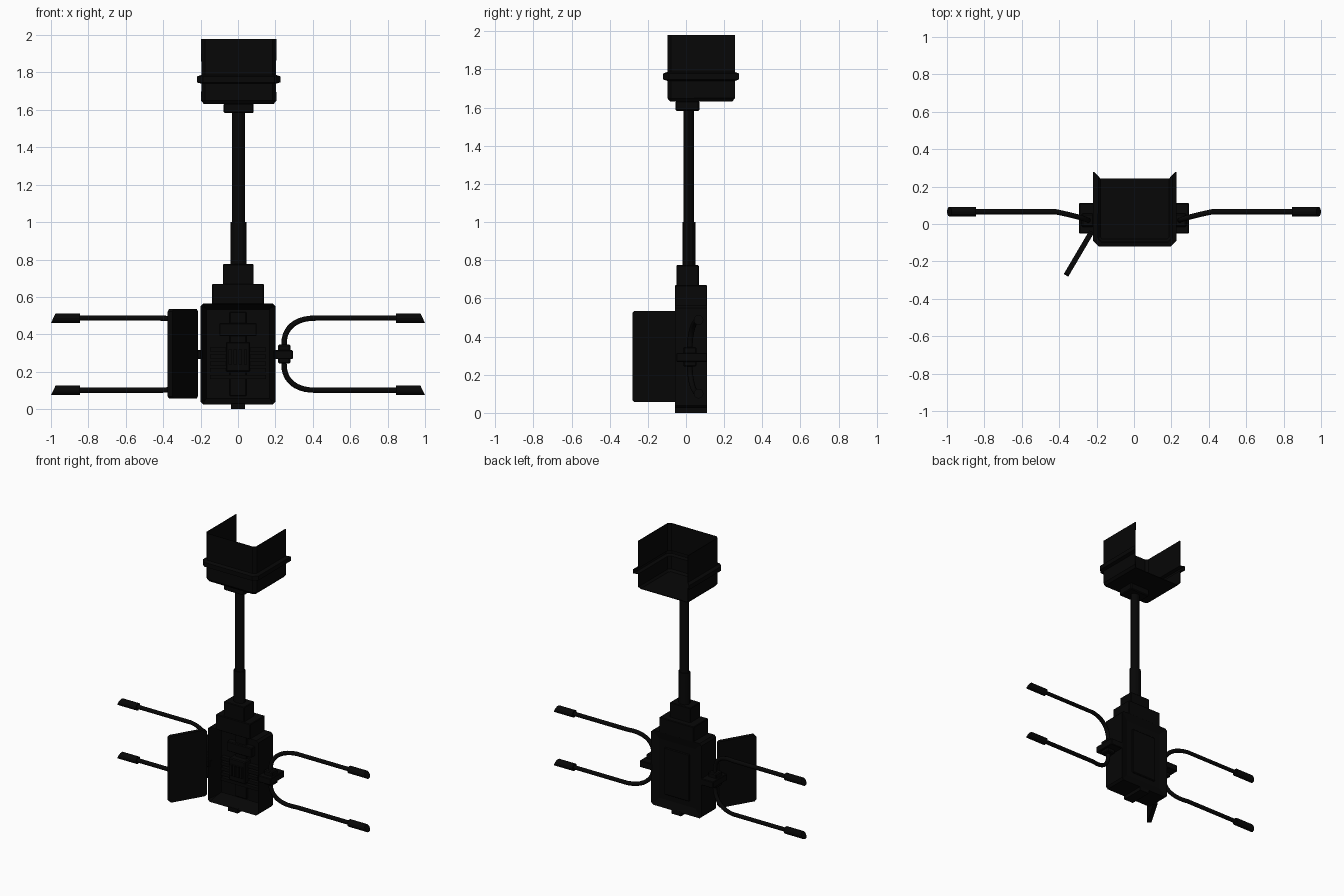
import bpy, bmesh, math
from mathutils import Matrix, Vector

if "Cube" in bpy.data.objects:
    bpy.data.objects.remove(bpy.data.objects["Cube"])

metal = bpy.data.materials.new("black_metal")
metal.diffuse_color = (0.002, 0.002, 0.002, 1)
metal.use_nodes = True
metal.node_tree.nodes["Principled BSDF"].inputs["Base Color"].default_value = metal.diffuse_color


def make(name, bm):
    me = bpy.data.meshes.new(name)
    bmesh.ops.recalc_face_normals(bm, faces=bm.faces)
    bm.to_mesh(me)
    bm.free()
    ob = bpy.data.objects.new(name, me)
    me.materials.append(metal)
    bpy.context.collection.objects.link(ob)
    return ob


def box_bm(x, y, z):
    bm = bmesh.new()
    bmesh.ops.create_cube(bm, size=1)
    for v in bm.verts:
        v.co = Vector(((b[0] + b[1]) / 2 + c * (b[1] - b[0]) for b, c in zip((x, y, z), v.co)))
    return bm


def box(name, x, y, z, bevel=0.0):
    bm = box_bm(x, y, z)
    if bevel:
        bmesh.ops.bevel(bm, geom=bm.edges[:], offset=bevel, segments=1, affect='EDGES')
    return make(name, bm)


def inset_face(bm, direction, thickness, depth):
    # recess the largest face that looks in the given direction
    bm.normal_update()
    f = max((f for f in bm.faces if f.normal.dot(direction) > 0.9), key=lambda f: f.calc_area())
    bmesh.ops.inset_region(bm, faces=[f], thickness=thickness)
    for v in f.verts:
        v.co -= direction * depth


# main cabinet: open recessed front, shallow panel on the back
bm = box_bm((-0.2, 0.2), (-0.058, 0.111), (0.025, 0.565))
long_edges = [e for e in bm.edges if abs(e.verts[0].co.y - e.verts[1].co.y) > 0.1]
bmesh.ops.bevel(bm, geom=long_edges, offset=0.014, segments=1, affect='EDGES')
inset_face(bm, Vector((0, -1, 0)), 0.035, 0.11)
inset_face(bm, Vector((0, 1, 0)), 0.06, 0.012)
make("cabinet", bm)
box("back_panel", (-0.1, 0.1), (0.09, 0.108), (0.12, 0.46), 0.005)
box("cabinet_foot", (-0.038, 0.038), (-0.058, 0.111), (0, 0.03))
box("cabinet_shoulder", (-0.138, 0.138), (-0.058, 0.111), (0.56, 0.67), 0.004)

# fittings inside the cabinet
box("upper_terminal", (-0.1, 0.1), (0.01, 0.06), (0.39, 0.46), 0.005)
box("spine_rail", (-0.045, 0.045), (0.03, 0.06), (0.07, 0.52), 0.004)
box("centre_block", (-0.065, 0.065), (-0.015, 0.06), (0.2, 0.36), 0.006)
for i in range(5):
    z = 0.16 + i * 0.037
    box("breaker_bar", (-0.15, 0.15), (0.02, 0.06), (z, z + 0.022))
for i in range(4):
    x = -0.05 + i * 0.027
    box("switch", (x, x + 0.018), (-0.03, 0), (0.24, 0.32))

# open door, swung out on the left side
bm = box_bm((0, 0.271), (-0.014, 0.014), (0.057, 0.535))
bmesh.ops.bevel(bm, geom=[e for e in bm.edges if abs(e.verts[0].co.y - e.verts[1].co.y) > 0.02],
                offset=0.012, segments=1, affect='EDGES')
door = make("door", bm)
door.matrix_world = Matrix.Translation((-0.226, -0.041, 0)) @ Matrix.Rotation(math.radians(239.5), 4, 'Z')

# mast
box("mast_collar", (-0.081, 0.083), (-0.05, 0.067), (0.66, 0.775), 0.004)
for name, rx, ry, z0, z1 in (("mast_sleeve", 0.042, 0.034, 0.77, 1.0), ("mast", 0.034, 0.027, 0.95, 1.6)):
    bm = bmesh.new()
    bmesh.ops.create_cone(bm, cap_ends=True, segments=12, radius1=1, radius2=1, depth=z1 - z0)
    for v in bm.verts:
        v.co = (v.co.x * rx + 0.003, v.co.y * ry + 0.015, v.co.z + (z0 + z1) / 2)
    make(name, bm)
box("tray_mount", (-0.077, 0.084), (-0.055, 0.07), (1.583, 1.635), 0.006)

# open-backed tray: a U outline lofted upward, with a raised band
bm = bmesh.new()
rings = []
for z, o in ((1.634, 0), (1.65, 0.013), (1.742, 0.013), (1.749, 0.036), (1.777, 0.036), (1.785, 0.013), (1.98, 0.013)):
    x, f, b, c = 0.185 + o, -0.082 - o, 0.243 + o, 0.012 + o * 0.5
    rings.append([bm.verts.new((px + 0.004, py, z)) for px, py in
                  ((-x, b), (-x, f + c), (-x + c, f), (x - c, f), (x, f + c), (x, b))])
bm.faces.new(rings[0])
for lo, hi in zip(rings, rings[1:]):
    for i in range(5):
        bm.faces.new((lo[i], lo[i + 1], hi[i + 1], hi[i]))
tray = make("tray", bm)
solid = tray.modifiers.new("thickness", 'SOLIDIFY')
solid.thickness = 0.006
solid.offset = 0

# side clamps, bent rods and grips on both sides
for s in (-1, 1):
    def span(a, b):
        return tuple(sorted((s * a, s * b)))
    box("clamp_plate", span(0.19, 0.294), (-0.05, 0.111), (0.268, 0.315), 0.004)
    box("clamp_block", span(0.215, 0.28), (-0.015, 0.055), (0.243, 0.345), 0.006)
    for d in (-1, 1):
        zc, rod_z = 0.294, 0.294 + d * 0.193
        cu = bpy.data.curves.new("rod", 'CURVE')
        cu.dimensions = '3D'
        cu.bevel_depth = 0.0145
        cu.bevel_resolution = 2
        cu.use_fill_caps = True
        pts = [(0.246, 0.02, zc)]
        for i in range(11):
            t = math.radians(i * 9)
            u = 1 - max(math.cos(t), 0) ** 0.85
            pts.append((0.246 + 0.175 * u, 0.02 + 0.046 * u ** 0.8,
                        zc + d * (0.05 + 0.143 * math.sin(t) ** 0.85)))
        pts.append((0.86, 0.066, rod_z))
        sp = cu.splines.new('POLY')
        sp.points.add(len(pts) - 1)
        for p, (x, y, z) in zip(sp.points, pts):
            p.co = (s * x, y, z, 1)
        sp.use_smooth = True
        cu.materials.append(metal)
        bpy.context.collection.objects.link(bpy.data.objects.new("rod", cu))

        # grip with a slanted outer end
        bm = bmesh.new()
        bmesh.ops.create_cone(bm, cap_ends=True, segments=12, radius1=0.0255, radius2=0.0255, depth=0.143,
                              matrix=Matrix.Rotation(math.pi / 2, 4, 'Y'))
        for v in bm.verts:
            x = 0.916 + v.co.x - (v.co.z * 0.48 if v.co.x > 0 else 0)
            v.co = (s * x, v.co.y + 0.066, v.co.z + rod_z)
        make("rod_grip", bm)
